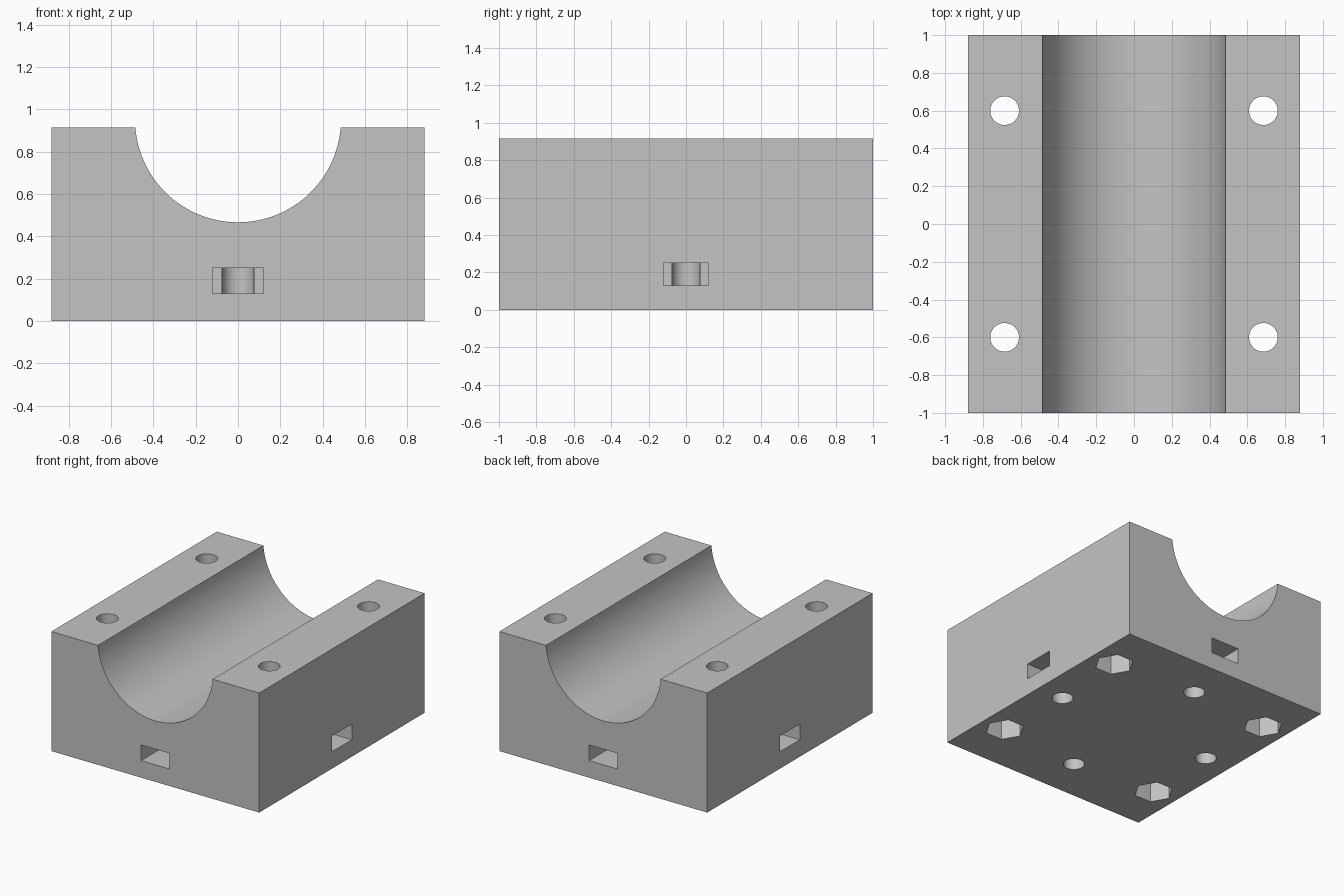
import bpy, bmesh, math
from mathutils import Matrix

cube = bpy.data.objects.get("Cube")
if cube:
    bpy.data.objects.remove(cube, do_unlink=True)

HALF_W, HALF_L, HEIGHT = 0.88, 1.0, 0.915
BORE_R, BORE_Z = 0.4865, 0.953
BOLT_X, BOLT_Y, HOLE_R = 0.685, 0.6, 0.076
NUT_WIDTH, MOUNT = 0.24, 0.66

grey = bpy.data.materials.new("light_grey")
grey.use_nodes = True
colour = (0.55, 0.55, 0.55, 1)
grey.diffuse_color = colour
grey.node_tree.nodes["Principled BSDF"].inputs["Base Color"].default_value = colour


def to_object(name, bm):
    bmesh.ops.recalc_face_normals(bm, faces=bm.faces)
    mesh = bpy.data.meshes.new(name)
    bm.to_mesh(mesh)
    bm.free()
    mesh.materials.append(grey)
    obj = bpy.data.objects.new(name, mesh)
    bpy.context.collection.objects.link(obj)
    return obj


def prism(name, sides, radius, x, y, z0, z1):
    bm = bmesh.new()
    bmesh.ops.create_cone(bm, cap_ends=True, segments=sides, radius1=radius, radius2=radius,
                          depth=z1 - z0, matrix=Matrix.Translation((x, y, (z0 + z1) / 2)))
    # put a hexagon's corners on the x axis
    if sides == 6:
        centre = (x, y, 0)
        turn = Matrix.Rotation(math.radians(30), 3, 'Z')
        bmesh.ops.rotate(bm, cent=centre, matrix=turn, verts=bm.verts)
    return to_object(name, bm)


def box(name, x0, x1, y0, y1, z0, z1):
    bm = bmesh.new()
    bmesh.ops.create_cube(bm, size=1)
    bmesh.ops.scale(bm, vec=(x1 - x0, y1 - y0, z1 - z0), verts=bm.verts)
    bmesh.ops.translate(bm, vec=((x0 + x1) / 2, (y0 + y1) / 2, (z0 + z1) / 2), verts=bm.verts)
    return to_object(name, bm)


def cut(target, cutter):
    cutter.hide_render = True
    mod = target.modifiers.new("cut", 'BOOLEAN')
    mod.operation, mod.solver, mod.object = 'DIFFERENCE', 'EXACT', cutter
    bpy.context.view_layer.objects.active = target
    bpy.ops.object.modifier_apply(modifier=mod.name)
    bpy.data.objects.remove(cutter, do_unlink=True)


# Block with half-round cradle, as an extruded profile
start = math.asin((HEIGHT - BORE_Z) / BORE_R)
sweep = math.pi + 2 * start
STEPS = 64
profile = [(-HALF_W, 0), (HALF_W, 0), (HALF_W, HEIGHT)]
for i in range(STEPS + 1):
    a = start - sweep * i / STEPS
    profile.append((BORE_R * math.cos(a), BORE_Z + BORE_R * math.sin(a)))
profile.append((-HALF_W, HEIGHT))
bm = bmesh.new()
face = bm.faces.new([bm.verts.new((x, -HALF_L, z)) for x, z in profile])
grown = bmesh.ops.extrude_face_region(bm, geom=[face], use_keep_orig=True)
ends = [v for v in grown["geom"] if isinstance(v, bmesh.types.BMVert)]
bmesh.ops.translate(bm, vec=(0, 2 * HALF_L, 0), verts=ends)
block = to_object("bearing_block", bm)

# Clamp bolt holes with hexagonal nut pockets underneath
for sx in (-1, 1):
    for sy in (-1, 1):
        x, y = sx * BOLT_X, sy * BOLT_Y
        cut(block, prism("bolt_hole", 48, HOLE_R, x, y, -0.1, HEIGHT + 0.1))
        cut(block, prism("nut_pocket", 6, NUT_WIDTH / math.sqrt(3), x, y, -0.1, 0.24))

# Mounting holes, each reached by a nut slot from the nearest side
w = NUT_WIDTH / 2
for s in (-1, 1):
    for x, y in ((s * MOUNT, 0), (0, s * MOUNT)):
        cut(block, prism("mount_hole", 48, 0.075, x, y, -0.1, 0.32))
    a, b = sorted((s * MOUNT, s * 1.1))
    cut(block, box("side_slot", a, b, -w, w, 0.13, 0.25))
    cut(block, box("end_slot", -w, w, a, b, 0.13, 0.25))

# Smooth the round walls, keep edges sharp
bpy.ops.object.select_all(action='DESELECT')
block.select_set(True)
bpy.context.view_layer.objects.active = block
bpy.ops.object.shade_smooth_by_angle(angle=math.radians(30))
